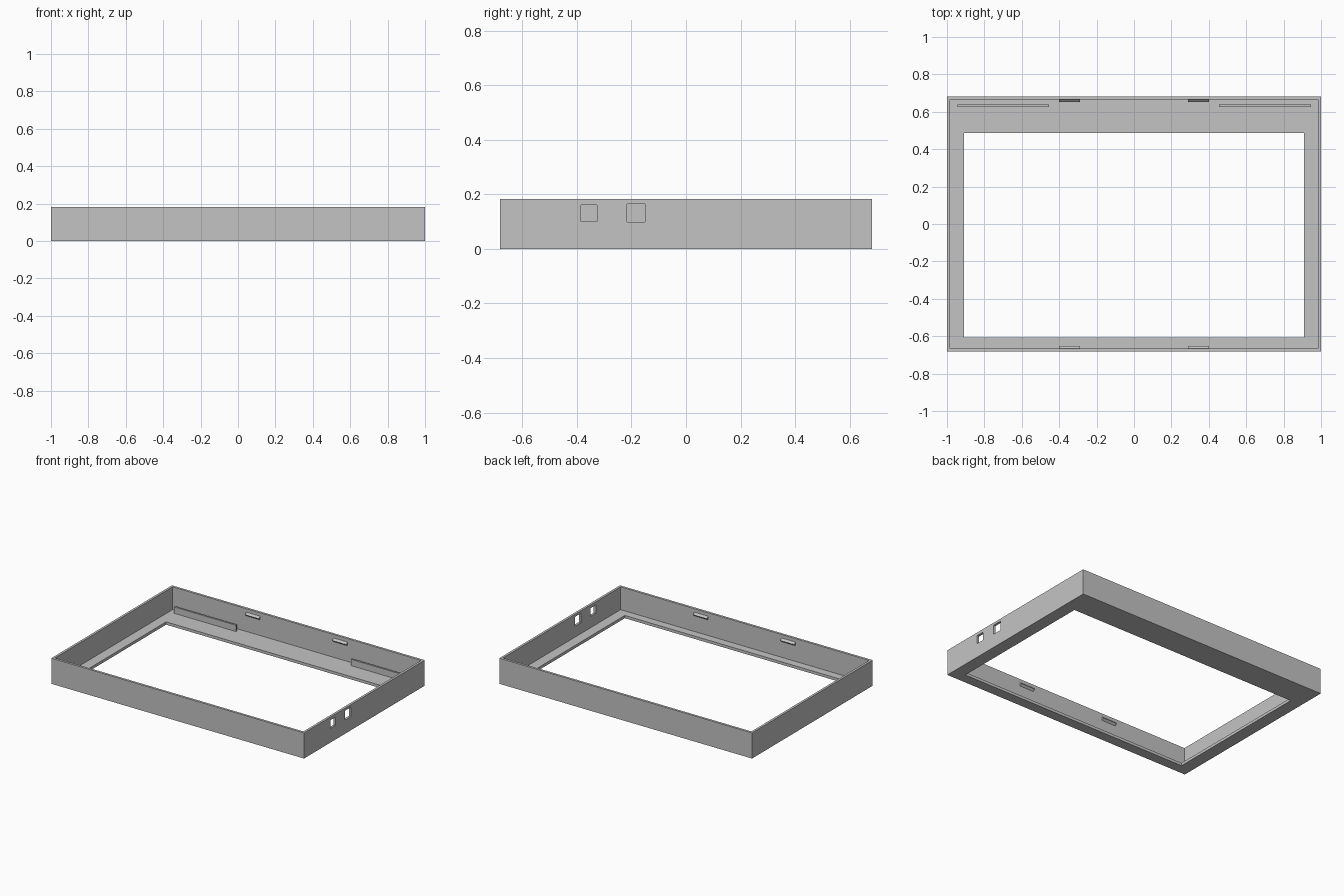
import bpy
import bmesh
from mathutils import Matrix

if "Cube" in bpy.data.objects:
    bpy.data.objects.remove(bpy.data.objects["Cube"], do_unlink=True)

grey = bpy.data.materials.new("plain_grey")
grey.use_nodes = True
colour = (0.55, 0.55, 0.55, 1)
grey.diffuse_color = colour
grey.node_tree.nodes["Principled BSDF"].inputs["Base Color"].default_value = colour

HALF_X, HALF_Y, HEIGHT = 1.0, 0.682, 0.183
WALL, FLOOR = 0.017, 0.02
IN_X, IN_Y = HALF_X - WALL, HALF_Y - WALL


def add_object(name, bm):
    bmesh.ops.recalc_face_normals(bm, faces=bm.faces)
    mesh = bpy.data.meshes.new(name)
    bm.to_mesh(mesh)
    bm.free()
    mesh.materials.append(grey)
    obj = bpy.data.objects.new(name, mesh)
    bpy.context.collection.objects.link(obj)
    return obj


def box(name, xs, ys, zs):
    bm = bmesh.new()
    spans = (xs, ys, zs)
    centre = [(a + b) / 2 for a, b in spans]
    size = [b - a for a, b in spans]
    matrix = Matrix.Translation(centre) @ Matrix.Diagonal((*size, 1))
    bmesh.ops.create_cube(bm, size=1, matrix=matrix)
    return add_object(name, bm)


def cut(target, cutter):
    cutter.hide_render = True
    mod = target.modifiers.new("cut", "BOOLEAN")
    mod.operation = "DIFFERENCE"
    mod.solver = "EXACT"
    mod.object = cutter
    bpy.context.view_layer.objects.active = target
    bpy.ops.object.modifier_apply(modifier=mod.name)
    bpy.data.objects.remove(cutter, do_unlink=True)


def wedge(name, x0, x1, side):
    # Triangular snap ridge running along the front or back wall
    bm = bmesh.new()
    wall_y, tip_y = side * (IN_Y + 0.002), side * (IN_Y - 0.014)
    profile = [(wall_y, 0.13), (tip_y, 0.145), (wall_y, 0.16)]
    face = bm.faces.new([bm.verts.new((x0, y, z)) for y, z in profile])
    result = bmesh.ops.extrude_face_region(bm, geom=[face])
    verts = [v for v in result["geom"] if isinstance(v, bmesh.types.BMVert)]
    bmesh.ops.translate(bm, verts=verts, vec=(x1 - x0, 0, 0))
    return add_object(name, bm)


# Shallow tray with a large window in its floor
frame = box("bezel_frame", (-HALF_X, HALF_X), (-HALF_Y, HALF_Y), (0, HEIGHT))
cut(frame, box("cavity_cutter", (-IN_X, IN_X), (-IN_Y, IN_Y), (FLOOR, 0.3)))
cut(frame, box("window_cutter", (-0.91, 0.91), (-0.608, 0.487), (-0.1, 0.1)))

# Two port holes through the +x wall
for ys, zs in (((-0.385, -0.326), (0.101, 0.16)),
               ((-0.217, -0.15), (0.098, 0.165))):
    cut(frame, box("port_cutter", (0.9, 1.1), ys, zs))

# Ribs standing on the wide floor strip, and snap ridges on the long walls
for label, s in (("left", 1), ("right", -1)):
    xs = sorted((s * 0.455, s * 0.945))
    box(label + "_floor_rib", xs, (0.625, 0.638), (FLOOR - 0.002, 0.065))
    x0, x1 = sorted((s * 0.29, s * 0.4))
    wedge(label + "_back_snap_ridge", x0, x1, 1)
    wedge(label + "_front_snap_ridge", x0, x1, -1)
